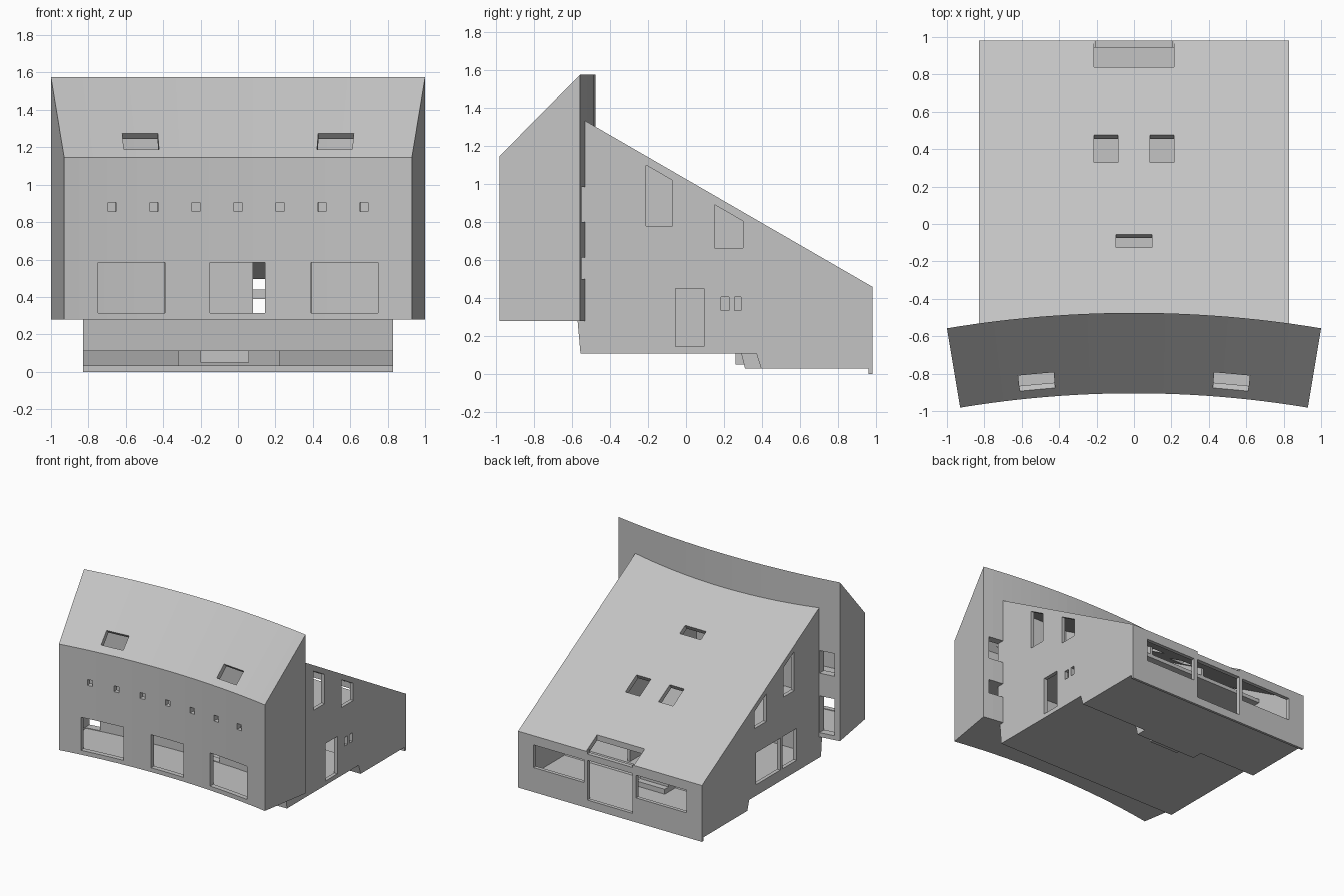
import bpy
import bmesh
from math import sin, cos, asin

if "Cube" in bpy.data.objects:
    bpy.data.objects.remove(bpy.data.objects["Cube"], do_unlink=True)

# One plain grey for the whole building
GREY = (0.55, 0.55, 0.55, 1)
mat = bpy.data.materials.new("plain grey")
mat.use_nodes = True
mat.diffuse_color = GREY
mat.node_tree.nodes["Principled BSDF"].inputs["Base Color"].default_value = GREY

# Curved wing: arcs share a centre in front of the building
R_FRONT, R_BACK, ARC_Y = 5.67, 6.1, -6.575
HALF = asin(1 / R_BACK)
WALL = 0.03
SLOPE = 0.5776


def roof_z(y):
    return 0.46 + (0.98 - y) * SLOPE


def loft(bm, rings):
    rows = [[bm.verts.new(p) for p in ring] for ring in rings]
    n = len(rows[0])
    for a, b in zip(rows, rows[1:]):
        for i in range(n):
            j = (i + 1) % n
            bm.faces.new((a[i], a[j], b[j], b[i]))
    bm.faces.new(rows[0])
    bm.faces.new(rows[-1])


def prism(bm, x0, x1, profile):
    loft(bm, [[(x, y, z) for y, z in profile] for x in (x0, x1)])


def rect(a0, a1, z0, z1):
    return [(a0, z0), (a1, z0), (a1, z1), (a0, z1)]


def box(bm, x0, x1, y0, y1, z0, z1):
    prism(bm, x0, x1, rect(y0, y1, z0, z1))


def sweep(bm, t0, t1, profile, steps=1):
    angles = [t0 + (t1 - t0) * i / steps for i in range(steps + 1)]
    loft(bm, [[(r * sin(t), ARC_Y + r * cos(t), z) for r, z in profile]
              for t in angles])


def slanted(a0, a1, height, normal):
    # Section of a hole driven square through a sloping roof
    pts = []
    for a, d in ((a0, 0.03), (a1, 0.03), (a1, -0.09), (a0, -0.09)):
        pts.append((a + d * normal[0], height(a) + d * normal[1]))
    return pts


def finish(bm, name):
    bmesh.ops.recalc_face_normals(bm, faces=bm.faces)
    mesh = bpy.data.meshes.new(name)
    bm.to_mesh(mesh)
    bm.free()
    mesh.materials.append(mat)
    obj = bpy.data.objects.new(name, mesh)
    bpy.context.collection.objects.link(obj)
    return obj


def cut(obj, bm):
    cutter = finish(bm, "cutter")
    cutter.hide_render = True
    mod = obj.modifiers.new("cut", "BOOLEAN")
    mod.operation = "DIFFERENCE"
    mod.solver = "EXACT"
    mod.object = cutter
    bpy.context.view_layer.objects.active = obj
    bpy.ops.object.modifier_apply(modifier=mod.name)
    bpy.data.objects.remove(cutter, do_unlink=True)


# Curved front wing with its lean-to roof
bm = bmesh.new()
sweep(bm, -HALF, HALF, [(R_FRONT, 0.28), (R_BACK, 0.28), (R_BACK, 1.575),
                        (R_FRONT, 1.145)], 24)
front_wing = finish(bm, "front_wing")

# Two storeys hollowed out of the wing
bm = bmesh.new()
r0, r1, inner = R_FRONT + 0.04, R_BACK - 0.06, HALF - 0.007
sweep(bm, -inner, inner, rect(r0, r1, 0.31, 0.62), 24)
sweep(bm, -inner, inner, [(r0, 0.66), (r1, 0.66), (r1, 1.458), (r0, 1.128)], 24)
cut(front_wing, bm)

# Openings of the wing
bm = bmesh.new()
for x0, x1 in ((-0.75, -0.39), (-0.15, 0.145), (0.39, 0.75)):
    sweep(bm, x0 / R_FRONT, x1 / R_FRONT, rect(5.6, 5.8, 0.315, 0.585))
for i in range(-3, 4):
    x = i * 0.225
    sweep(bm, (x - 0.022) / R_FRONT, (x + 0.022) / R_FRONT,
          rect(5.6, 5.8, 0.857, 0.905))
for s in (-1, 1):
    section = slanted(5.714, 5.798, lambda r: 1.145 + r - R_FRONT, (-0.707, 0.707))
    sweep(bm, s * 0.074, s * 0.107, section)
    box(bm, s * 0.832, s * 0.955, -0.7, -0.45, 0.8, 0.985)
    box(bm, s * 0.832, s * 0.955, -0.7, -0.45, 0.5 if s > 0 else 0.315, 0.615)
box(bm, 0.08, 0.21, -0.7, -0.4, 0.315, 0.59)
cut(front_wing, bm)

# Rear house: long sloping roof over a stepped base
bm = bmesh.new()
prism(bm, -0.83, 0.83, [
    (-0.57, 0.28), (-0.555, 0.11), (0.37, 0.11), (0.395, 0.03), (0.96, 0.03),
    (0.96, 0), (0.98, 0), (0.98, 0.46), (-0.535, roof_z(-0.535)), (-0.535, 0.28)])
rear_house = finish(bm, "rear_house")

# Split-level interior
bm = bmesh.new()
prism(bm, -0.83 + WALL, 0.83 - WALL, [
    (-0.5, 0.14), (0.4, 0.14), (0.425, 0.06), (0.95, 0.06),
    (0.95, roof_z(0.95) - 0.046), (-0.5, roof_z(-0.5) - 0.046)])
cut(rear_house, bm)

# Openings of the rear house
bm = bmesh.new()
for s in (-1, 1):
    for y0, y1, sill in ((-0.21, -0.07, 0.78), (0.15, 0.3, 0.665)):
        prism(bm, s * 0.77, s * 0.87, [(y0, sill), (y1, sill),
              (y1, roof_z(y1) - 0.048), (y0, roof_z(y0) - 0.048)])
    box(bm, s * 0.235, s * 0.69, 0.9, 1.02, 0.2, 0.385)
    prism(bm, s * 0.085, s * 0.215, slanted(0.33, 0.475, roof_z, (0.5, 0.866)))
prism(bm, -0.095, 0.095, slanted(-0.125, -0.055, roof_z, (0.5, 0.866)))
for y0, y1, z0, z1 in ((-0.055, 0.095, 0.145, 0.45), (0.185, 0.225, 0.335, 0.405),
                       (0.255, 0.29, 0.335, 0.405)):
    box(bm, 0.77, 0.87, y0, y1, z0, z1)
for y0, y1 in ((-0.24, -0.06), (-0.03, 0.285)):
    box(bm, -0.87, -0.77, y0, y1, 0.2, 0.46)
box(bm, -0.215, 0.215, 0.84, 1.02, 0.065, 0.7)
box(bm, 0.08, 0.21, -0.6, -0.45, 0.315, 0.59)
cut(rear_house, bm)

# Beam and slim posts framing the garden door
bm = bmesh.new()
box(bm, -0.22, 0.22, 0.945, 0.98, 0.39, 0.44)
finish(bm, "door_beam")
bm = bmesh.new()
for s in (-1, 1):
    box(bm, s * 0.205, s * 0.22, 0.945, 0.98, 0.05, 0.46)
finish(bm, "door_posts")

# Projecting middle of the base step
bm = bmesh.new()
prism(bm, -0.32, 0.225, [(0.29, 0.112), (0.31, 0.03), (0.395, 0.03), (0.37, 0.112)])
finish(bm, "base_step")

# Upper floor
bm = bmesh.new()
box(bm, -0.81, 0.81, -0.51, 0.5, 0.6, 0.63)
finish(bm, "upper_floor")

# Partition walls on both storeys
bm = bmesh.new()
for s in (-1, 1):
    box(bm, s * 0.24, s * 0.26, -0.51, 0.38, 0.13, 0.605)
    prism(bm, s * 0.24, s * 0.26, [(-0.51, 0.62), (0.5, 0.62),
          (0.5, roof_z(0.5) - 0.03), (-0.51, roof_z(-0.51) - 0.03)])
finish(bm, "partitions")

# Stair climbing from the garden level towards the front
bm = bmesh.new()
for i in range(6):
    y = 0.56 - i * 0.05
    box(bm, -0.2, 0.06, y - 0.05, y, 0.05, 0.1 + i * 0.042)
finish(bm, "stair")
